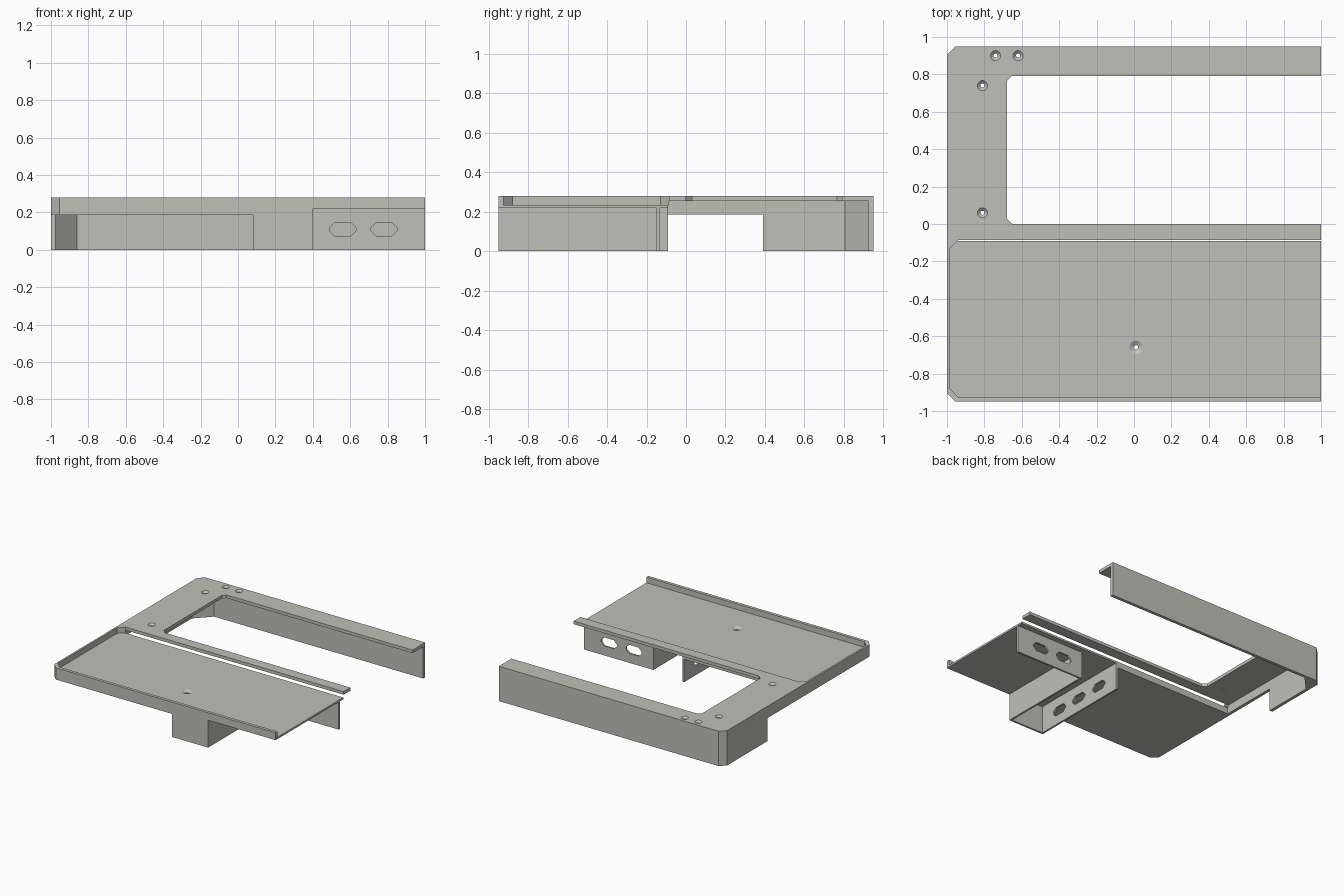
import bpy, bmesh, math
from mathutils import Vector, Matrix

if "Cube" in bpy.data.objects:
    bpy.data.objects.remove(bpy.data.objects["Cube"])

grey = bpy.data.materials.new("light grey")
grey.diffuse_color = (0.53, 0.53, 0.49, 1)
grey.use_nodes = True
grey.node_tree.nodes["Principled BSDF"].inputs["Base Color"].default_value = grey.diffuse_color


def prism(name, pts, lo, hi, axis="z"):
    """Extrude a flat outline along z (points x,y), y (points x,z) or x (points y,z)."""
    place = {"z": lambda a, b, c: (a, b, c),
             "y": lambda a, b, c: (a, c, b),
             "x": lambda a, b, c: (c, a, b)}[axis]
    bm = bmesh.new()
    face = bm.faces.new([bm.verts.new(place(a, b, lo)) for a, b in pts])
    ext = bmesh.ops.extrude_face_region(bm, geom=[face])
    shift = Vector(place(0, 0, hi - lo))
    bmesh.ops.translate(bm, vec=shift, verts=[v for v in ext["geom"] if isinstance(v, bmesh.types.BMVert)])
    bmesh.ops.recalc_face_normals(bm, faces=bm.faces)
    return finish(name, bm)


def finish(name, bm):
    mesh = bpy.data.meshes.new(name)
    bm.to_mesh(mesh)
    bm.free()
    mesh.materials.append(grey)
    obj = bpy.data.objects.new(name, mesh)
    bpy.context.collection.objects.link(obj)
    return obj


def rect(a0, a1, b0, b1):
    return [(a0, b0), (a1, b0), (a1, b1), (a0, b1)]


def cut(target, cutter):
    cutter.hide_render = True
    mod = target.modifiers.new("cut", "BOOLEAN")
    mod.object, mod.solver = cutter, "EXACT"
    bpy.context.view_layer.objects.active = target
    bpy.ops.object.modifier_apply(modifier=mod.name)
    bpy.data.objects.remove(cutter)


def screw_hole(target, x, y, top, r_out, r_in):
    """Through hole with a conical countersink."""
    bm = bmesh.new()
    rings = [(r_in, top - 0.1), (r_in, top - 0.014), (r_out, top), (r_out, top + 0.02)]
    loops = [[bm.verts.new((x + r * math.cos(k * math.tau / 24), y + r * math.sin(k * math.tau / 24), z))
              for k in range(24)] for r, z in rings]
    for a, b in zip(loops, loops[1:]):
        for k in range(24):
            bm.faces.new((a[k], a[(k + 1) % 24], b[(k + 1) % 24], b[k]))
    bm.faces.new(loops[0][::-1])
    bm.faces.new(loops[-1])
    bmesh.ops.recalc_face_normals(bm, faces=bm.faces)
    cut(target, finish("hole_cutter", bm))


def slot(a0, a1, z0=0.075, z1=0.145, c=0.027):
    """Slot outline with chamfered ends."""
    return [(a0, z0 + c), (a0 + c, z0), (a1 - c, z0), (a1, z0 + c),
            (a1, z1 - c), (a1 - c, z1), (a0 + c, z1), (a0, z1 - c)]


# Top plate: frame around the opening plus the rim of the tray
top = prism("top_frame", [
    (1, -.95), (1, -.925), (-.94, -.925), (-.985, -.88), (-.985, -.13), (-.94, -.085),
    (1, -.085), (1, 0), (-.65, 0), (-.68, .03), (-.68, .765), (-.655, .79), (1, .79),
    (1, .95), (-.955, .95), (-1, .905), (-1, -.905), (-.955, -.95)], .255, .28)
for hx, hy in [(-.74, .9), (-.62, .9), (-.81, .74), (-.81, .06)]:
    screw_hole(top, hx, hy, .28, .027, .011)

# Lower part of the tray rim
prism("tray_rim", [
    (1, -.95), (1, -.925), (-.94, -.925), (-.985, -.88), (-.985, -.13), (-.94, -.085),
    (-1, -.085), (-1, -.905), (-.955, -.95)], .235, .255)

# Tray floor: thick on the left, thin on the right
floor = prism("tray_floor_left", [
    (.08, -.95), (.08, -.09), (-1, -.09), (-1, -.905), (-.955, -.95)], .185, .235)
screw_hole(floor, .01, -.66, .235, .036, .012)
prism("tray_floor_right", rect(.08, 1, -.95, -.09), .22, .235)

# Side wall, back wall and corner gusset
prism("left_wall", rect(-1, -.975, -.09, .39), .185, .255)
prism("back_wall", [
    (-1, .39), (-.975, .39), (-.975, .805), (-.86, .925), (1, .925),
    (1, .95), (-.955, .95), (-1, .905)], 0, .255)

# Channel under the tray
prism("channel_front", rect(.08, .4, -.95, -.935), 0, .22)
prism("channel_right_wall", rect(.385, .4, -.935, -.15), 0, .22)
inner = prism("channel_left_wall", rect(.08, .095, -.935, -.09), 0, .22)
for cy in (-.74, -.52, -.29):
    cut(inner, prism("slot_cutter", slot(cy - .07, cy + .07), 0, .2, "x"))

# Slotted bracket plate
bracket = prism("slotted_plate", rect(.385, 1, -.15, -.135), 0, .22)
for a in (.49, .71):
    cut(bracket, prism("slot_cutter", slot(a, a + .14), -.2, -.1, "y"))
